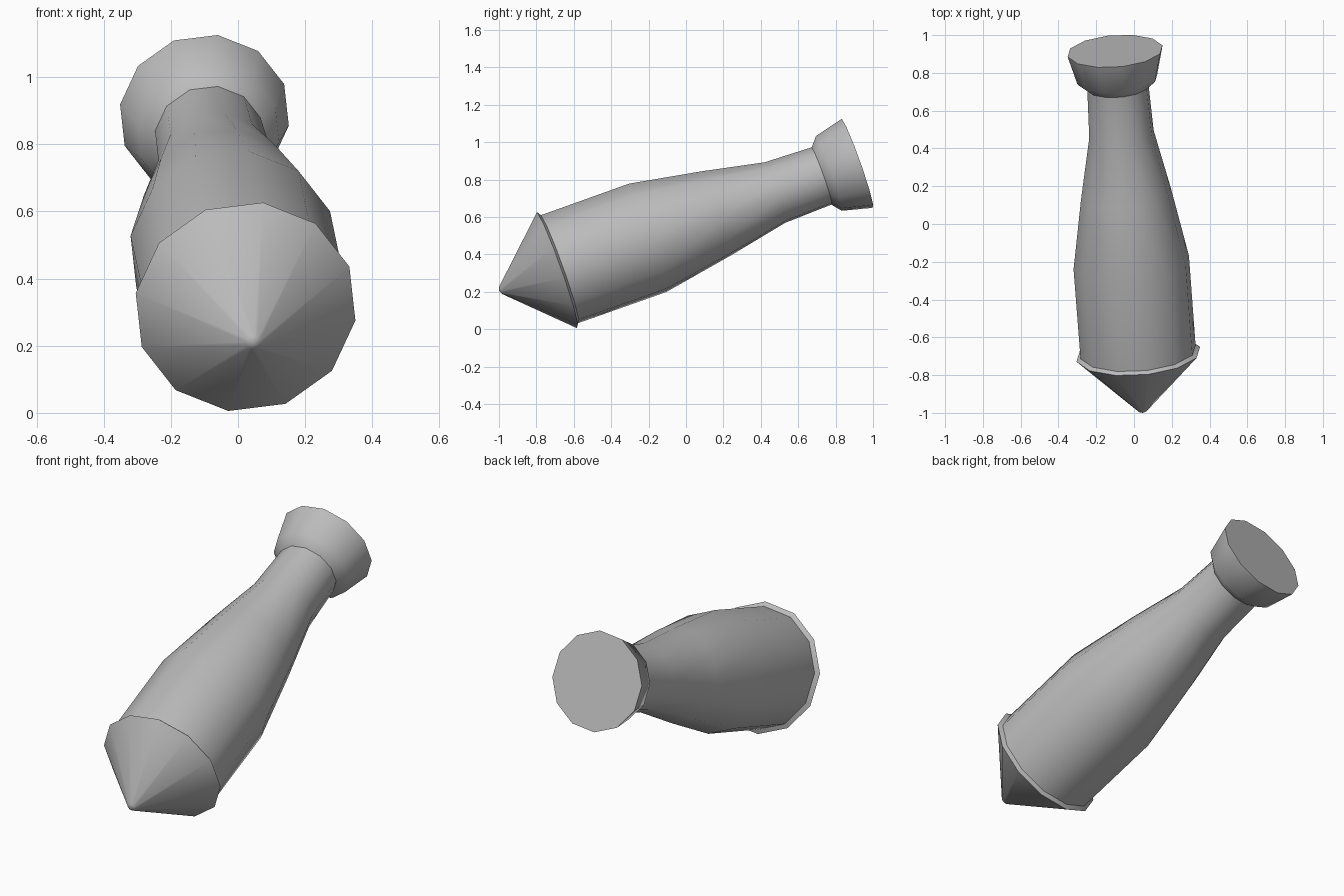
import bpy, bmesh, math
from mathutils import Vector

if "Cube" in bpy.data.objects:
    bpy.data.objects.remove(bpy.data.objects["Cube"])

SIDES = 12
PHASE = math.radians(22.5)
ORIGIN = Vector((0.0225, -0.69, 0.316))            # centre of the nose base
AXIS = Vector((-0.0717, 0.9398, 0.3343)).normalized()
U = Vector((AXIS.y, -AXIS.x, 0)).normalized()      # sideways
V = U.cross(AXIS)                                  # upwards

metal = bpy.data.materials.new("grey metal")
metal.diffuse_color = (0.5, 0.5, 0.5, 1)
metal.use_nodes = True
metal.node_tree.nodes["Principled BSDF"].inputs["Base Color"].default_value = metal.diffuse_color


def revolve(name, profile):
    """Sweep (distance along axis, radius) points around the axis; zero radius is a pole."""
    bm = bmesh.new()
    rings = []
    for s, r in profile:
        c = ORIGIN + AXIS * s
        if r == 0:
            rings.append([bm.verts.new(c)] * SIDES)
        else:
            angles = [PHASE + math.tau * i / SIDES for i in range(SIDES)]
            rings.append([bm.verts.new(c + (U * math.cos(a) + V * math.sin(a)) * r)
                          for a in angles])
    for a, b in zip(rings, rings[1:]):
        for i in range(SIDES):
            j = (i + 1) % SIDES
            bm.faces.new(list(dict.fromkeys((a[i], b[i], b[j], a[j]))))
    bmesh.ops.recalc_face_normals(bm, faces=bm.faces)
    # open shells: make every face point away from the part's middle
    mid = ORIGIN + AXIS * (profile[0][0] + profile[-1][0]) / 2
    if sum((f.calc_center_median() - mid).dot(f.normal) * f.calc_area() for f in bm.faces) < 0:
        bmesh.ops.reverse_faces(bm, faces=bm.faces)
    mesh = bpy.data.meshes.new(name)
    bm.to_mesh(mesh)
    bm.free()
    mesh.materials.append(metal)
    ob = bpy.data.objects.new(name, mesh)
    bpy.context.collection.objects.link(ob)
    bpy.ops.object.select_all(action='DESELECT')
    ob.select_set(True)
    bpy.context.view_layer.objects.active = ob
    bpy.ops.object.shade_smooth_by_angle(angle=math.radians(46))


# pointed nose with a blunt tip and a small overhanging lip
revolve("nose_cone", [(-0.33, 0), (-0.32, 0.022), (0, 0.332), (0.014, 0.309)])
# tapered body
revolve("body", [(0.014, 0.309), (0.517, 0.31), (0.907, 0.241), (1.24, 0.173), (1.505, 0.164)])
# flared tail with a flat end
revolve("tail_flare", [(1.505, 0.164), (1.547, 0.214), (1.708, 0.255), (1.708, 0)])
